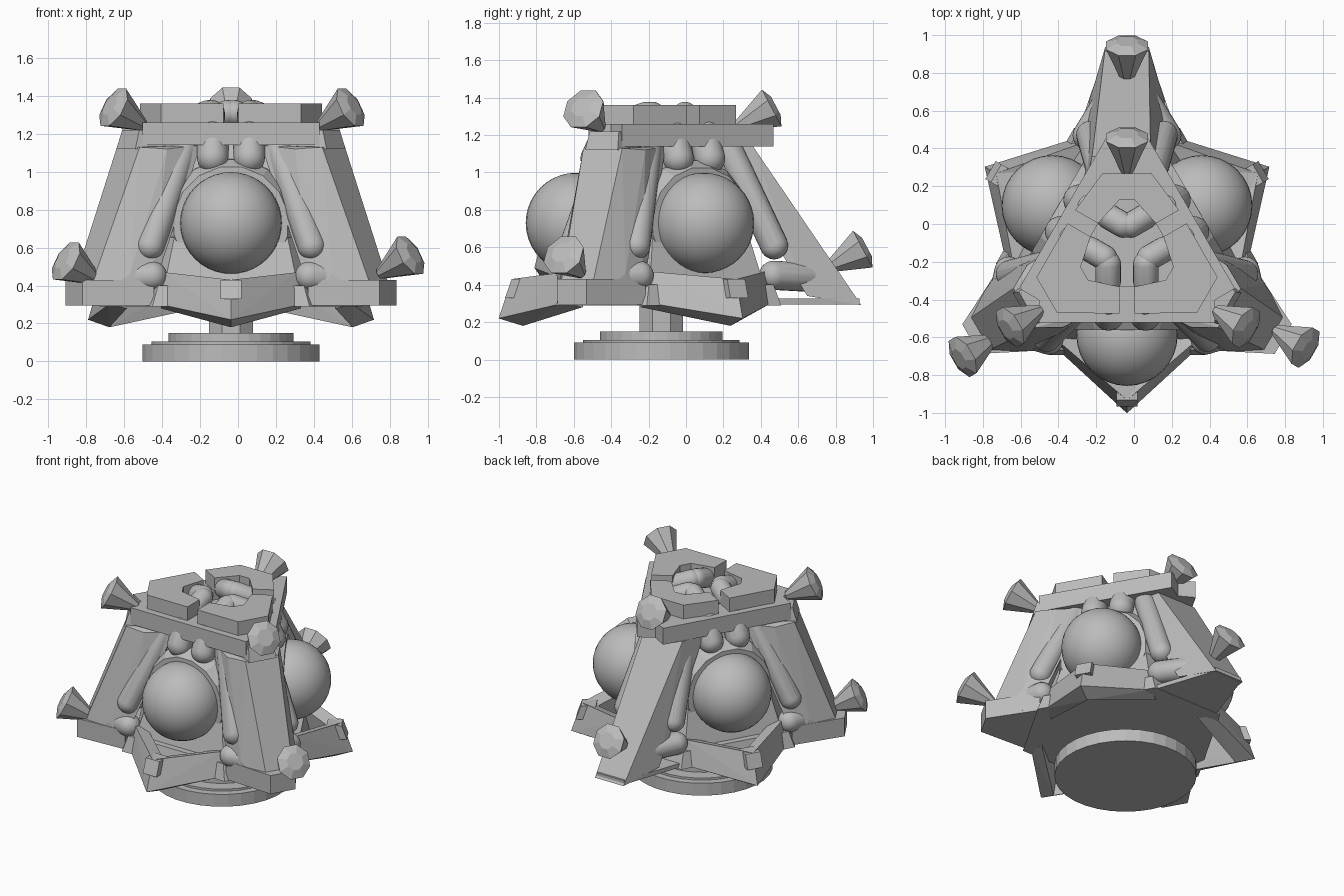
import bpy, bmesh, math
from mathutils import Vector

if "Cube" in bpy.data.objects:
    bpy.data.objects.remove(bpy.data.objects["Cube"])

CX, CY = -0.037, -0.132          # axis of the three-fold body
BAYS = (-90, 30, 150)            # directions of the ball bays
LEGS = (90, 210, 330)            # directions of the legs
# studs on each leg: radius, sideways offset, height
STUDS = {90: ((0.59, 0, 1.345), (1.077, 0, 0.59)),
         210: ((0.745, 0.05, 1.34), (1.04, 0.06, 0.53)),
         330: ((0.755, -0.046, 1.34), (1.08, 0.02, 0.56))}

grey = bpy.data.materials.new("plain grey")
grey.diffuse_color = (0.5, 0.5, 0.5, 1)
grey.use_nodes = True
grey.node_tree.nodes["Principled BSDF"].inputs["Base Color"].default_value = grey.diffuse_color


def at(deg, u, v, z):
    """Point at radius u, sideways v, height z in the frame facing deg."""
    a = math.radians(deg)
    return Vector((CX + u * math.cos(a) - v * math.sin(a),
                   CY + u * math.sin(a) + v * math.cos(a), z))


def finish(name, bm, smooth=False):
    bmesh.ops.recalc_face_normals(bm, faces=bm.faces)
    me = bpy.data.meshes.new(name)
    bm.to_mesh(me)
    bm.free()
    me.materials.append(grey)
    for p in me.polygons:
        p.use_smooth = smooth
    ob = bpy.data.objects.new(name, me)
    bpy.context.collection.objects.link(ob)
    return ob


def hull(name, pts, smooth=False):
    """Convex solid around the points."""
    bm = bmesh.new()
    for p in pts:
        bm.verts.new(p)
    bmesh.ops.convex_hull(bm, input=bm.verts)
    loose = [v for v in bm.verts if not v.link_faces]
    bmesh.ops.delete(bm, geom=loose, context='VERTS')
    if not smooth:
        bmesh.ops.dissolve_limit(bm, angle_limit=0.01, verts=bm.verts, edges=bm.edges)
    return finish(name, bm, smooth)


def prism(name, deg, outline, z0, z1):
    """Flat outline in the (u, v) frame, made into a solid slab."""
    bm = bmesh.new()
    low = [bm.verts.new(at(deg, u, v, z0)) for u, v in outline]
    top = [bm.verts.new(at(deg, u, v, z1)) for u, v in outline]
    bm.faces.new(low[::-1])
    bm.faces.new(top)
    for i in range(len(low)):
        bm.faces.new((low[i - 1], low[i], top[i], top[i - 1]))
    return finish(name, bm)


def ball(name, c, r):
    bm = bmesh.new()
    bmesh.ops.create_uvsphere(bm, u_segments=32, v_segments=20, radius=r)
    bmesh.ops.translate(bm, vec=c, verts=bm.verts)
    return finish(name, bm, True)


def capsule(name, p, q, r):
    bm = bmesh.new()
    bmesh.ops.create_icosphere(bm, subdivisions=3, radius=r)
    pts = [v.co + e for v in bm.verts for e in (p, q)]
    bm.free()
    return hull(name, pts, True)


def rings(deg, centre, tilt, profile, n):
    """Rings around an axis leaning up by tilt; profile = (distance, radius)."""
    u0, v0, z0 = centre
    c, s = math.cos(tilt), math.sin(tilt)
    out = []
    for d, r in profile:
        for i in range(n):
            a = 2 * math.pi * (i + 0.5) / n
            x, y = r * math.cos(a), r * math.sin(a)
            out.append(at(deg, u0 + d * c - x * s, v0 + y, z0 + d * s + x * c))
    return out


def disc(name, r, z0, z1, n=32):
    pts = [at(360 * (i + 0.5) / n, r, 0, z) for i in range(n) for z in (z0, z1)]
    return hull(name, pts)


# stand
disc("stand_base", 0.47, 0, 0.09)
disc("stand_step", 0.42, 0.09, 0.105)
disc("stand_top", 0.33, 0.1, 0.15)
disc("stand_stem", 0.125, 0.14, 0.33, 8)

# central body and its wide floor
hull("body", [at(d, u, s * v, z) for d in LEGS for s in (-1, 1)
              for u, v, z in ((0.58, 0.26, 0.3), (0.3, 0.15, 1.2))])
hull("floor", [at(d, u, s * v, z) for d in LEGS for s in (-1, 1)
               for u, v, z in ((0.64, 0.28, 0.29), (0.6, 0.27, 0.4))])

for d in BAYS:
    # ball set in a faceted collar
    ball("bay_ball", at(d, 0.457, 0, 0.73), 0.268)
    hull("bay_collar", rings(d, (0, 0, 0.725), 0,
                             ((0.2, 0.36), (0.36, 0.345), (0.43, 0.305)), 16))
    # beam along the top edge
    hull("top_beam", [at(d, u, v, z) for u in (0.2, 0.39)
                      for v in (-0.467, 0.467) for z in (1.14, 1.26)])
    # keystone at the bumper point
    hull("bumper_keystone", [at(d, u, v, z) for v in (-0.055, 0.055)
                             for u, z in ((0.7, 0.43), (0.8, 0.43),
                                          (0.835, 0.33), (0.7, 0.33))])
    for s in (-1, 1):
        # slanted plank of the pointed bumper
        hull("bumper_plank", [at(d, u, s * v, z) for u, v, z in (
            (0.87, 0, 0.22), (0.80, 0, 0.43), (0.74, 0, 0.18), (0.69, 0, 0.41),
            (0.53, 0.37, 0.30), (0.50, 0.35, 0.47),
            (0.42, 0.37, 0.28), (0.40, 0.34, 0.45))])
        # rounded pipes around the bay
        capsule("side_pipe", at(d, 0.47, s * 0.425, 0.61),
                at(d, 0.29, s * 0.25, 1.12), 0.075)
        capsule("upper_pipe", at(d, 0.35, s * 0.097, 1.075),
                at(d, 0.29, s * 0.097, 1.2), 0.083)
        capsule("crown_pipe", at(d, 0.17, s * 0.1, 1.28),
                at(d, 0.08, s * 0.1, 1.31), 0.068)

for d in LEGS:
    back = d == 90
    # sloping leg, wider on its inner side; the front pair stands steeper
    shift = 0.03 if back else 0
    if back:
        outer = ((1.07, 0.115, 0.29), (0.49, 0.155, 1.14))
        inner = ((0.78, 0.2, 0.34),)
    else:
        outer = ((0.945, 0.095, 0.3), (0.625, 0.12, 1.13))
        inner = ((0.64, 0.25, 0.32), (0.73, 0.2, 0.46), (0.5, 0.19, 1.12))
    hull("leg", [at(d, u, s * v + (shift if z > 1 else 0), z) for s in (-1, 1)
                 for u, v, z in (*outer, *inner, (0.3, 0.2, 1.14))])
    # shoulder block under the crown
    end = 0.46 if back else 0.61
    hull("shoulder", [at(d, u, s * v, z) for s in (-1, 1) for u, v, z in
                      ((end, 0.09, 1.22), (end + 0.03, 0.1, 1.12),
                       (0.3, 0.15, 1.22), (0.3, 0.15, 1.1))])
    # foot: thin plate at the back, thick block at the front
    tip, w, top = (1.06, 0.11, 0.325) if back else (0.955, 0.09, 0.43)
    hull("foot", [at(d, u, s * v, z) for s in (-1, 1)
                  for u, v in ((tip, w), (0.62, 0.26)) for z in (0.295, top)])
    # rounded pipes tucked against the leg foot
    for s in (-1, 1):
        capsule("lower_pipe", at(d, 0.6, s * 0.21, 0.45),
                at(d, 0.78 if back else 0.7, s * 0.1, 0.44), 0.078)
    # faceted studs with a shallow domed end
    for c in STUDS[d]:
        hull("stud", rings(d, c, math.radians(28),
                           ((-0.21, 0.03), (0, 0.12), (0.025, 0.06)), 8))
    # crown corner piece
    cut, wide = (0.40, 0.13) if back else (0.49, 0.11)
    half = [(cut, wide), (0.205, 0.275), (0.135, 0.153), (0.26, 0.04)]
    prism("crown_corner", d, half + [(u, -v) for u, v in reversed(half)], 1.26, 1.36)
